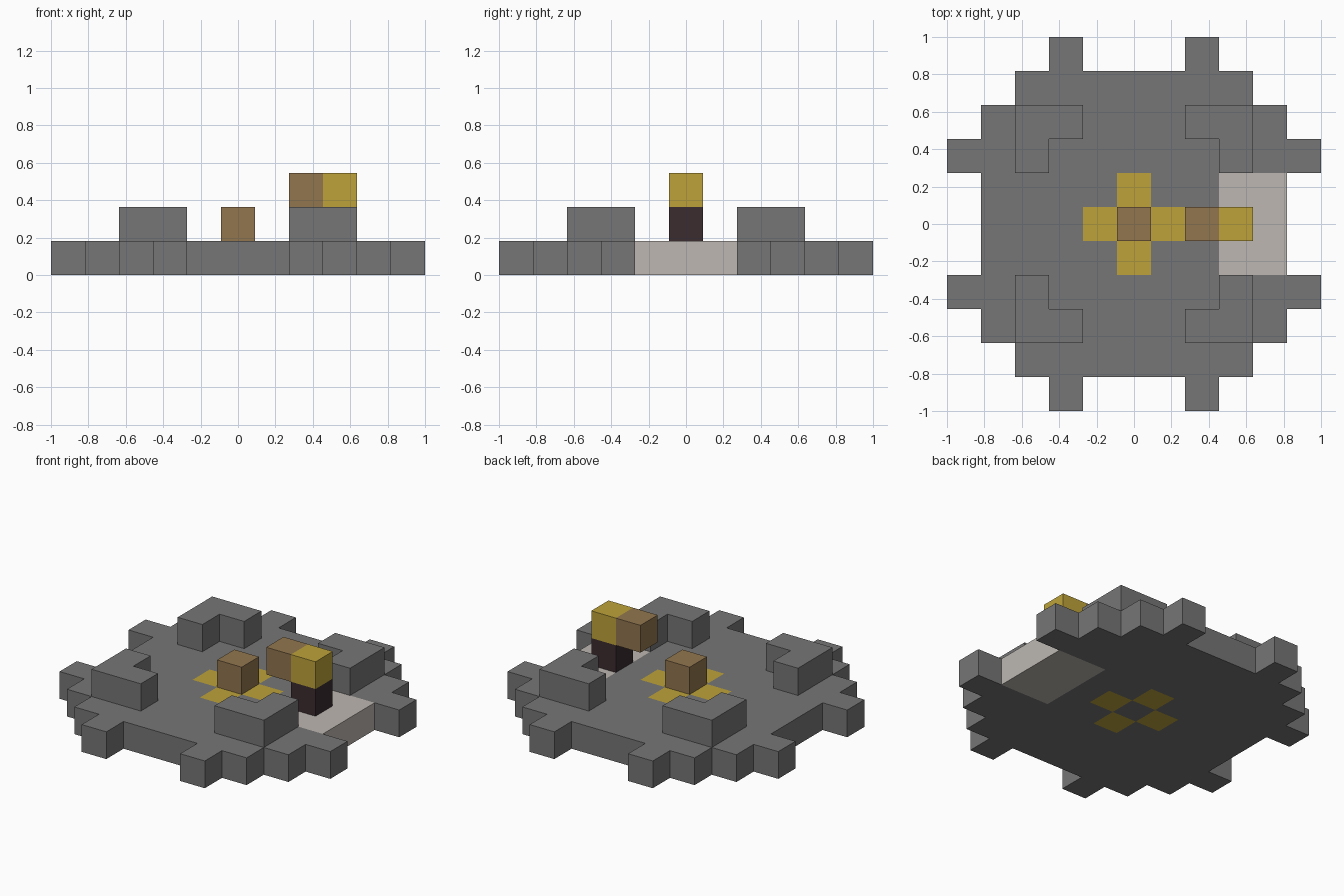
import bpy, bmesh
from mathutils import Vector

cube = bpy.data.objects.get("Cube")
if cube:
    bpy.data.objects.remove(cube, do_unlink=True)

UNIT = 2 / 11  # edge length of one block


def material(name, r, g, b):
    m = bpy.data.materials.new(name)
    m.use_nodes = True
    m.diffuse_color = (r, g, b, 1)
    m.node_tree.nodes["Principled BSDF"].inputs["Base Color"].default_value = (r, g, b, 1)
    return m


grey = material("stone grey", 0.18, 0.18, 0.18)
gold = material("gold", 0.51, 0.365, 0.043)
brown = material("brown", 0.285, 0.18, 0.076)
pale = material("pale stone", 0.51, 0.475, 0.44)
dark = material("dark wood", 0.044, 0.025, 0.029)


def block(x0, x1, y0, y1, z):
    """Set of grid cells in one layer, ends included."""
    return {(x, y, z) for x in range(x0, x1 + 1) for y in range(y0, y1 + 1)}


# Floor: stepped outline with projecting teeth
half_widths = [4, 4, 5, 4, 3]
floor = set()
for y in range(-4, 5):
    w = half_widths[abs(y)]
    floor |= block(-w, w, y, y, 0)
floor |= {(x, y, 0) for x in (-2, 2) for y in (-5, 5)}

# Inlays set into the floor
threshold = block(3, 4, -1, 1, 0)
cross = {(1, 0, 0), (-1, 0, 0), (0, 1, 0), (0, -1, 0)}
floor -= threshold | cross

# L-shaped walls mirrored to the four corners
walls = {(sx * x, sy * y, 1) for sx in (-1, 1) for sy in (-1, 1)
         for x, y in ((3, 3), (2, 3), (3, 2))}

parts = [
    ("floor", floor, grey),
    ("floor_cross", cross, gold),
    ("threshold", threshold, pale),
    ("corner_walls", walls, grey),
    ("centre_block", {(0, 0, 1)}, brown),
    ("post", {(3, 0, 1)}, dark),
    ("post_cap", {(3, 0, 2)}, gold),
    ("post_arm", {(2, 0, 2)}, brown),
]
occupied = set().union(*(cells for _, cells, _ in parts))


def build(name, cells, mat):
    """Join cells into a shell, leaving out faces against other blocks."""
    bm = bmesh.new()
    for cell in sorted(cells):
        centre = Vector(cell) + Vector((0, 0, 0.5))
        for axis in range(3):
            for sign in (-1, 1):
                n = Vector((0, 0, 0))
                n[axis] = sign
                if tuple(int(c + d) for c, d in zip(cell, n)) in occupied:
                    continue
                u = Vector((0, 0, 0))
                u[(axis + 1) % 3] = 1
                v = n.cross(u)
                corners = (-u - v, u - v, u + v, v - u)
                bm.faces.new([bm.verts.new((centre + (n + c) / 2) * UNIT) for c in corners])
    bmesh.ops.remove_doubles(bm, verts=bm.verts, dist=UNIT / 100)
    bmesh.ops.dissolve_limit(bm, angle_limit=0.01, verts=bm.verts, edges=bm.edges)
    mesh = bpy.data.meshes.new(name)
    bm.to_mesh(mesh)
    bm.free()
    mesh.materials.append(mat)
    bpy.context.collection.objects.link(bpy.data.objects.new(name, mesh))


for part in parts:
    build(*part)
